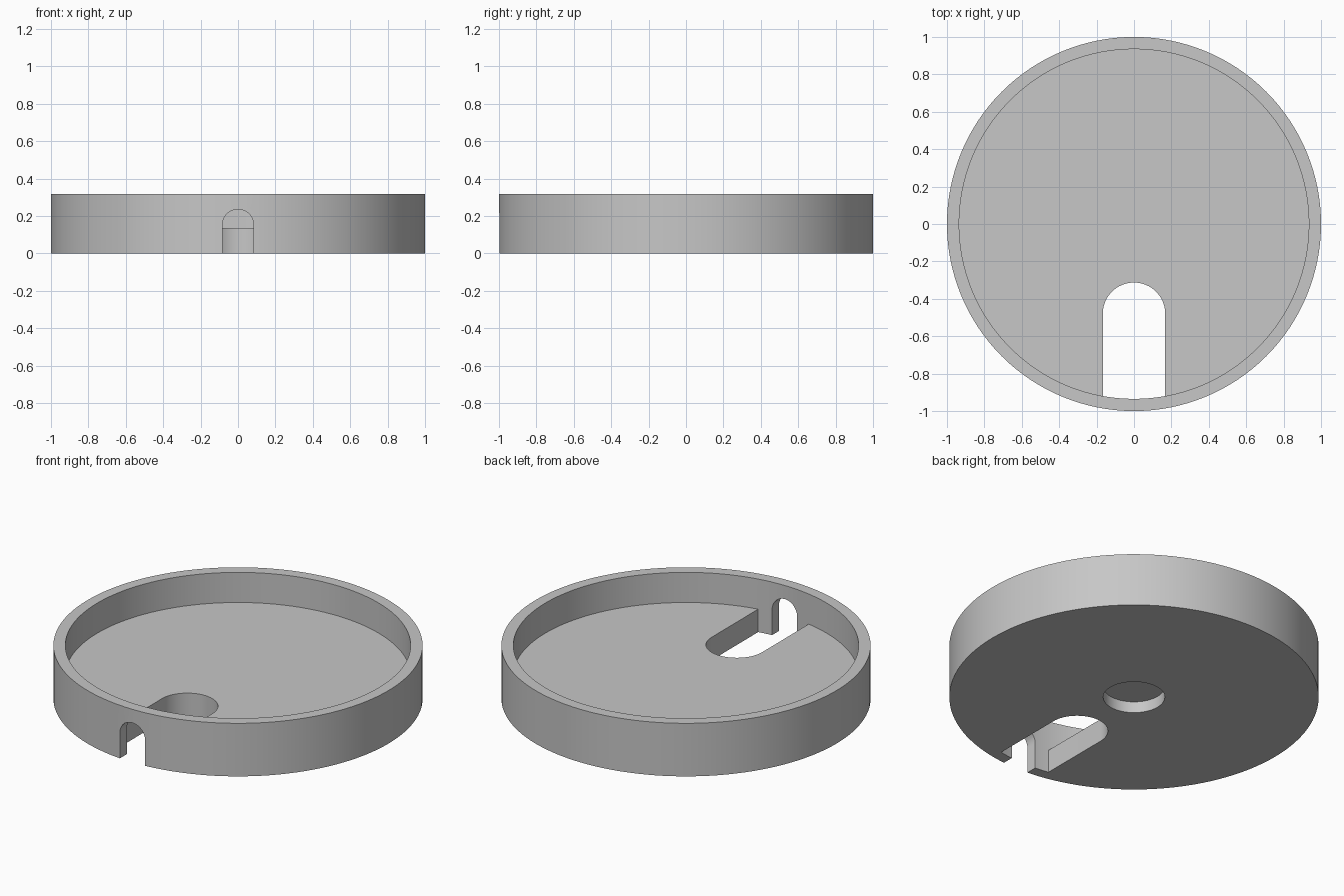
import bpy, bmesh, math
from mathutils import Vector

if "Cube" in bpy.data.objects:
    bpy.data.objects.remove(bpy.data.objects["Cube"])

HEIGHT, FLOOR = 0.317, 0.137
R_OUT, R_IN = 1.0, 0.935
SLOT_R, SLOT_Y = 0.167, -0.48
ARCH_R, ARCH_Z = 0.083, 0.153
SEGMENTS = 128

grey = bpy.data.materials.new("light grey")
grey.use_nodes = True
grey.diffuse_color = (0.57, 0.57, 0.57, 1)
grey.node_tree.nodes["Principled BSDF"].inputs["Base Color"].default_value = (0.57, 0.57, 0.57, 1)


def prism(name, outline, along):
    """Solid made by sweeping a flat outline along a vector."""
    bm = bmesh.new()
    face = bm.faces.new([bm.verts.new(p) for p in outline])
    swept = bmesh.ops.extrude_face_region(bm, geom=[face])["geom"]
    top = [v for v in swept if isinstance(v, bmesh.types.BMVert)]
    bmesh.ops.translate(bm, verts=top, vec=along)
    bmesh.ops.recalc_face_normals(bm, faces=bm.faces)
    mesh = bpy.data.meshes.new(name)
    bm.to_mesh(mesh)
    bm.free()
    mesh.materials.append(grey)
    obj = bpy.data.objects.new(name, mesh)
    bpy.context.collection.objects.link(obj)
    return obj


def arc(radius, sweep, steps):
    return [(radius * math.cos(sweep * i / steps), radius * math.sin(sweep * i / steps))
            for i in range(steps + 1)]


def disc(name, radius, z0, z1, steps=SEGMENTS):
    ring = arc(radius, math.tau, steps)[:-1]
    return prism(name, [(x, y, z0) for x, y in ring], Vector((0, 0, z1 - z0)))


def apply_boolean(target, cutter, operation="DIFFERENCE"):
    mod = target.modifiers.new(cutter.name, "BOOLEAN")
    mod.operation, mod.solver, mod.object = operation, "EXACT", cutter
    bpy.context.view_layer.objects.active = target
    bpy.ops.object.modifier_apply(modifier=mod.name)
    bpy.data.objects.remove(cutter)


# Round tray body with an open cavity above the floor
tray = disc("round_tray", R_OUT, 0, HEIGHT)
apply_boolean(tray, disc("cavity", R_IN, FLOOR, 0.5))

# Round-ended slot through the floor, stopping at the inner wall
slot_outline = [(x, y + SLOT_Y, -0.1) for x, y in arc(SLOT_R, math.pi, 32)]
slot_outline += [(-SLOT_R, -1.2, -0.1), (SLOT_R, -1.2, -0.1)]
slot = prism("floor_slot", slot_outline, Vector((0, 0, 0.35)))
apply_boolean(slot, disc("slot_limit", R_IN, -0.2, 0.4), "INTERSECT")
apply_boolean(tray, slot)

# Arched opening through the front wall
arch_outline = [(x, -1.2, z + ARCH_Z) for x, z in arc(ARCH_R, math.pi, 32)]
arch_outline += [(-ARCH_R, -1.2, -0.1), (ARCH_R, -1.2, -0.1)]
apply_boolean(tray, prism("wall_arch", arch_outline, Vector((0, 0.5, 0))))

# Shallow round recess in the underside
apply_boolean(tray, disc("underside_recess", SLOT_R, -0.1, 0.067, 64))

# Smooth curved walls, sharp rims
bpy.ops.object.select_all(action="DESELECT")
tray.select_set(True)
bpy.context.view_layer.objects.active = tray
bpy.ops.object.shade_smooth_by_angle(angle=math.radians(30))
